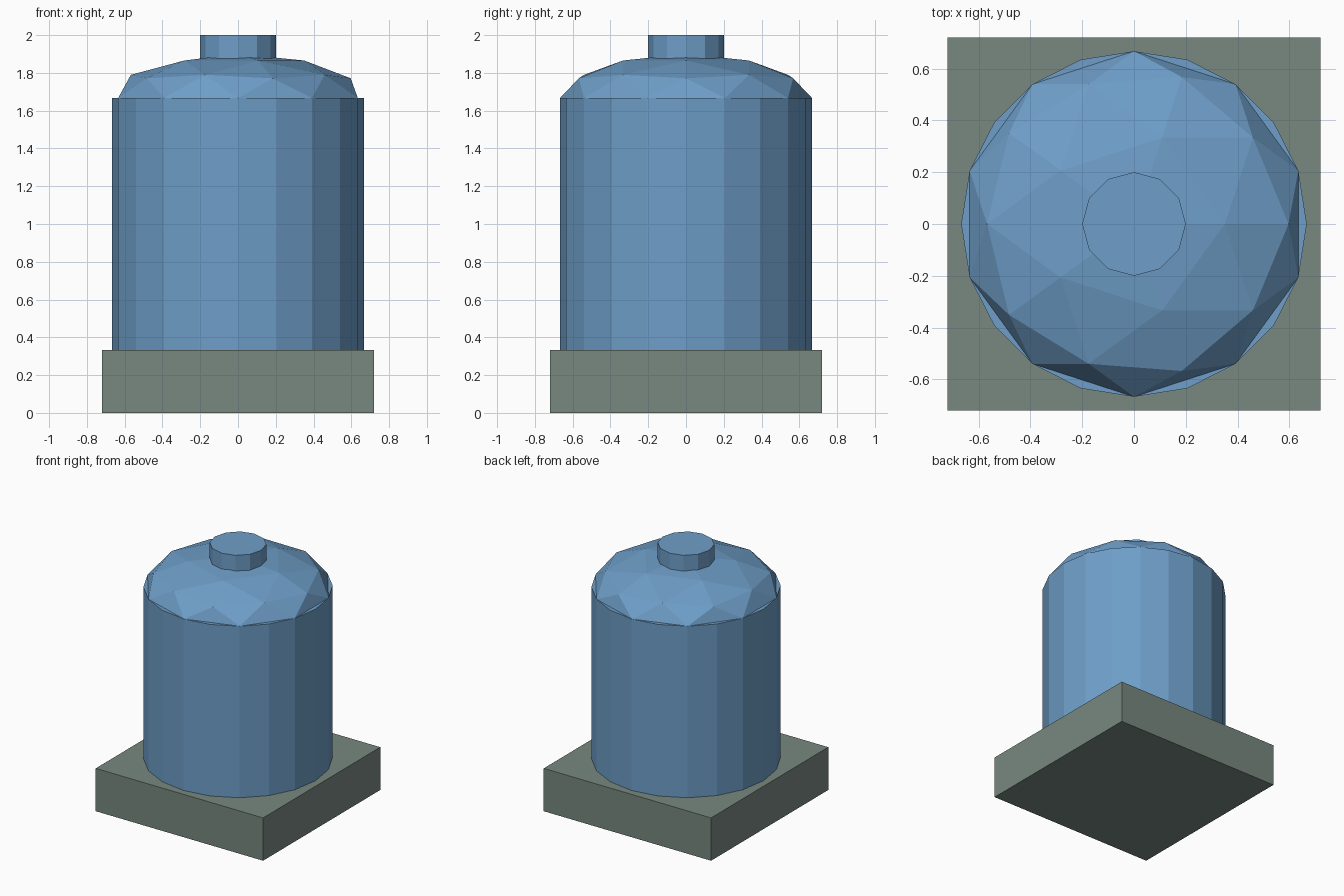
import bpy
import bmesh
from mathutils import Matrix

cube = bpy.data.objects.get("Cube")
if cube:
    bpy.data.objects.remove(cube, do_unlink=True)


def material(name, rgb):
    mat = bpy.data.materials.new(name)
    mat.use_nodes = True
    mat.diffuse_color = (*rgb, 1)
    mat.node_tree.nodes["Principled BSDF"].inputs["Base Color"].default_value = (*rgb, 1)
    return mat


def add_part(name, bm, mat):
    mesh = bpy.data.meshes.new(name)
    bm.to_mesh(mesh)
    bm.free()
    mesh.materials.append(mat)
    obj = bpy.data.objects.new(name, mesh)
    bpy.context.collection.objects.link(obj)
    return obj


def add_cylinder(name, radius, bottom, top, sides, mat):
    bm = bmesh.new()
    bmesh.ops.create_cone(bm, cap_ends=True, segments=sides, radius1=radius,
                          radius2=radius, depth=top - bottom,
                          matrix=Matrix.Translation((0, 0, (bottom + top) / 2)))
    return add_part(name, bm, mat)


blue = material("steel blue", (0.156, 0.342, 0.578))
grey = material("green grey", (0.188, 0.246, 0.216))

BASE_SIZE, BASE_TOP = 1.44, 0.333
RADIUS, SHOULDER = 0.667, 1.667

# Square base slab
bm = bmesh.new()
bmesh.ops.create_cube(bm, size=1)
bmesh.ops.scale(bm, vec=(BASE_SIZE, BASE_SIZE, BASE_TOP), verts=bm.verts)
bmesh.ops.translate(bm, vec=(0, 0, BASE_TOP / 2), verts=bm.verts)
add_part("base", bm, grey)

# Tank body
add_cylinder("tank_body", RADIUS, BASE_TOP, SHOULDER, 20, blue)

# Faceted dome: upper half of a flattened icosphere
bm = bmesh.new()
bmesh.ops.create_icosphere(bm, subdivisions=2, radius=RADIUS)
lower = [f for f in bm.faces if f.calc_center_median().z < 0]
bmesh.ops.delete(bm, geom=lower, context='FACES')
bmesh.ops.scale(bm, vec=(1, 1, 0.35), verts=bm.verts)
bmesh.ops.translate(bm, vec=(0, 0, SHOULDER), verts=bm.verts)
add_part("dome", bm, blue)

# Filler cap
add_cylinder("cap", 0.2, 1.85, 2.0, 12, blue)
